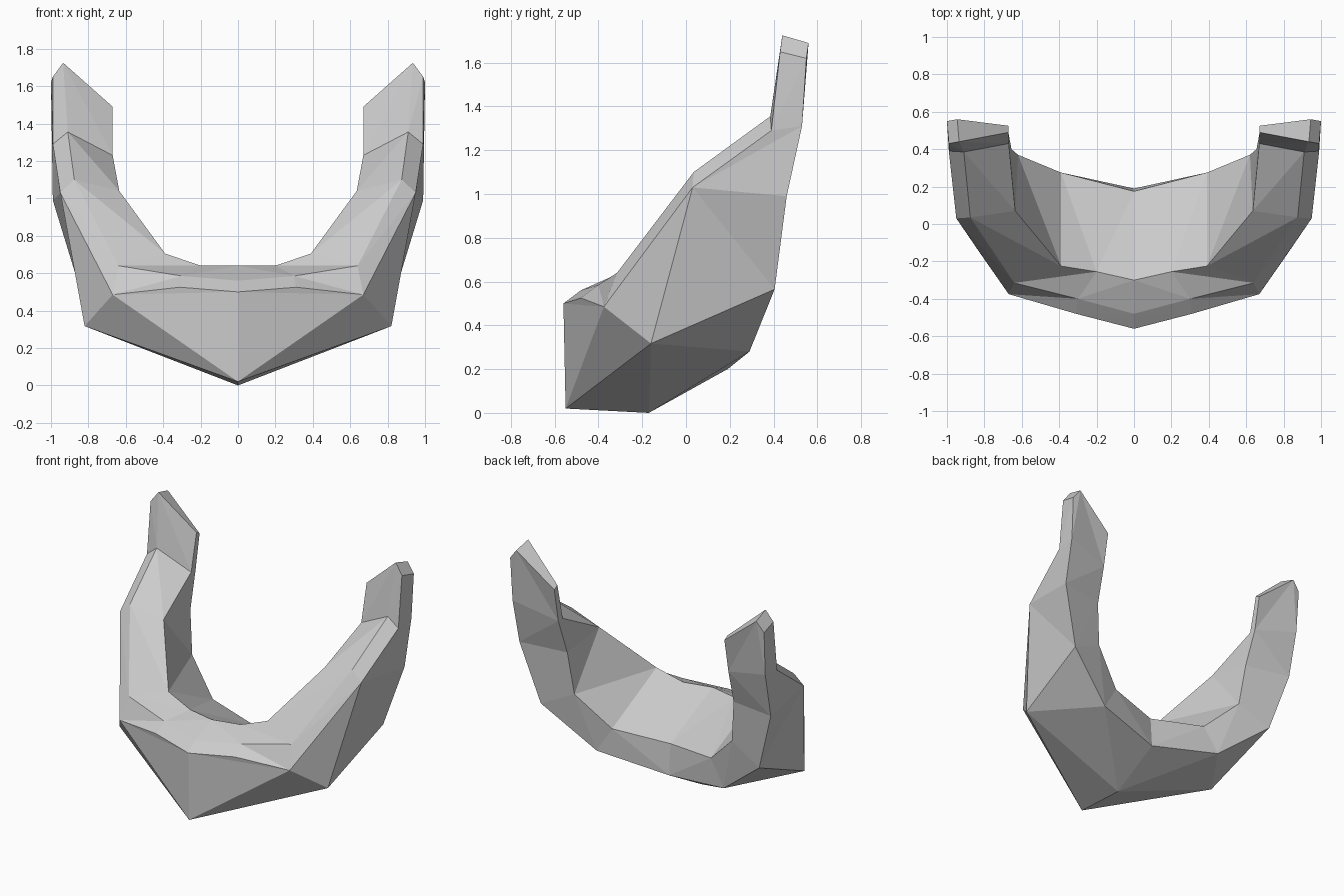
import bpy
import bmesh

# Remove the default object only
default_cube = bpy.data.objects.get("Cube")
if default_cube:
    bpy.data.objects.remove(default_cube, do_unlink=True)


def make_material(name, colour):
    material = bpy.data.materials.new(name)
    material.use_nodes = True
    material.diffuse_color = colour
    shader = next(node for node in material.node_tree.nodes if node.type == "BSDF_PRINCIPLED")
    shader.inputs["Base Color"].default_value = colour
    shader.inputs["Roughness"].default_value = 0.8
    return material


# Cross-sections from the centre out to the tip of one arm.
# Each runs: outer back, outer front, ridge, inner rim, inner back.
OUTER_BACK, OUTER_FRONT, RIDGE, RIM, INNER_BACK = range(5)
centre = [(0, .19, .2), (0, -.56, .5), (0, -.48, .56), (0, -.3, .64), (0, .175, .42)]
lip = [(.5, .29, .28), (.31, -.48, .525), (.3, -.4, .585), (.2, -.255, .64), (.39, .275, .46)]
corner = [(.86, .405, .565), (.67, -.375, .485), (.64, -.315, .64), (.39, -.225, .705), (.62, .37, .68)]
cheek = [(.99, .46, .99), (.95, .03, 1.03), (.875, .035, 1.1), (.635, .07, 1.04), (.655, .4, .98)]
arm = [(.995, .53, 1.31), (.99, .39, 1.29), (.91, .385, 1.355), (.67, .43, 1.23), (.67, .48, 1.23)]
tip = [(1, .55, 1.62), (.99, .43, 1.65), (.935, .44, 1.725), (.67, .49, 1.49), (.67, .525, 1.47)]
sections = [centre, lip, corner, cheek, arm, tip]

bm = bmesh.new()
rings = [[bm.verts.new(point) for point in section] for section in sections]
centre_ring, lip_ring, corner_ring, cheek_ring, arm_ring, tip_ring = rings

# Extra points: pointed chin, keel behind it, jaw corner, top of the arm's back
chin = bm.verts.new((0, -.55, .02))
keel = bm.verts.new((0, -.17, 0))
jaw = bm.verts.new((.82, -.16, .317))
tip_back = bm.verts.new((.945, .56, 1.69))


def split_quad(a, b, c, d):
    """Two triangles sharing the edge b-d."""
    bm.faces.new((a, b, d))
    bm.faces.new((b, c, d))


# Skin between neighbouring sections
for index, (near, far) in enumerate(zip(rings, rings[1:])):
    is_tip = far is tip_ring
    for side in range(len(near)):
        following = (side + 1) % len(near)
        if side == OUTER_BACK and index < rings.index(cheek_ring):
            continue  # closed by the jaw faces below
        if side == INNER_BACK and is_tip:
            continue  # closed by the arm's back below
        split_quad(near[side], far[side], far[following], near[following])

# Chin, jaw and underside
jaw_faces = [
    (chin, centre_ring[OUTER_FRONT], corner_ring[OUTER_FRONT]),
    (centre_ring[OUTER_FRONT], lip_ring[OUTER_FRONT], corner_ring[OUTER_FRONT]),
    (chin, corner_ring[OUTER_FRONT], jaw),
    (chin, jaw, keel),
    (keel, jaw, lip_ring[OUTER_BACK]),
    (keel, lip_ring[OUTER_BACK], centre_ring[OUTER_BACK]),
    (jaw, corner_ring[OUTER_BACK], lip_ring[OUTER_BACK]),
    (jaw, corner_ring[OUTER_FRONT], cheek_ring[OUTER_FRONT]),
    (jaw, cheek_ring[OUTER_FRONT], corner_ring[OUTER_BACK]),
    (corner_ring[OUTER_BACK], cheek_ring[OUTER_FRONT], cheek_ring[OUTER_BACK]),
]

# Back of the arm and its slanted end
end_faces = [
    (arm_ring[OUTER_BACK], tip_ring[OUTER_BACK], tip_back),
    (arm_ring[OUTER_BACK], tip_back, arm_ring[INNER_BACK]),
    (arm_ring[INNER_BACK], tip_back, tip_ring[INNER_BACK]),
    (tip_ring[OUTER_BACK], tip_ring[OUTER_FRONT], tip_ring[RIDGE], tip_back),
    (tip_back, tip_ring[RIDGE], tip_ring[RIM], tip_ring[INNER_BACK]),
]
for corners in jaw_faces + end_faces:
    bm.faces.new(corners)

# Mirror the half across the middle and join it along the seam
half = bm.verts[:] + bm.edges[:] + bm.faces[:]
bmesh.ops.mirror(bm, geom=half, axis="X", merge_dist=0.001)
bmesh.ops.remove_doubles(bm, verts=bm.verts[:], dist=0.001)
bmesh.ops.recalc_face_normals(bm, faces=bm.faces[:])

mesh = bpy.data.meshes.new("jaw_guard")
bm.to_mesh(mesh)
bm.free()
mesh.materials.append(make_material("light grey", (.6, .6, .6, 1)))
jaw_guard = bpy.data.objects.new("jaw_guard", mesh)
bpy.context.collection.objects.link(jaw_guard)
